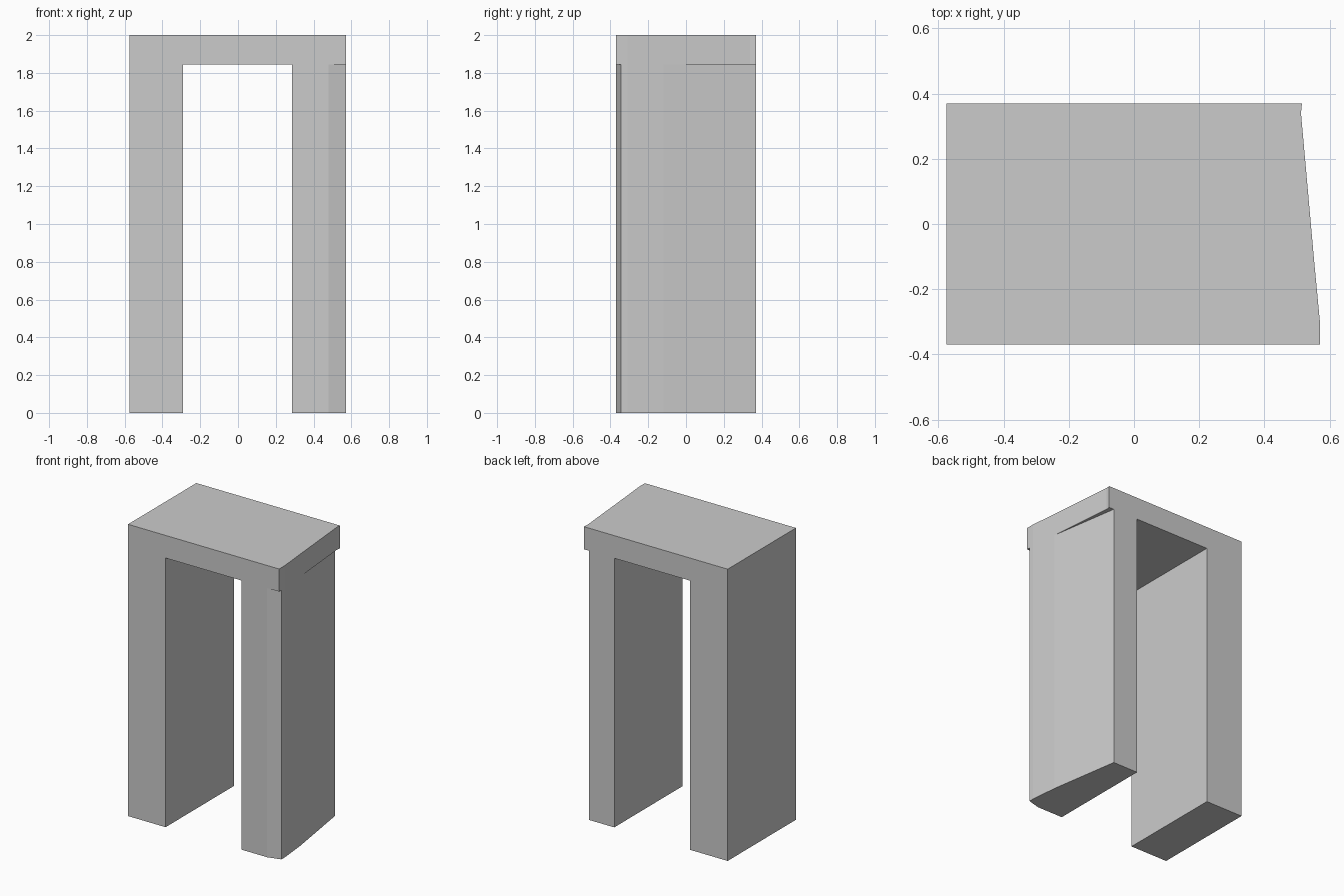
import bpy, bmesh

if "Cube" in bpy.data.objects:
    bpy.data.objects.remove(bpy.data.objects["Cube"])

TOP, SOFFIT, FRONT, BACK = 2.0, 1.845, -0.37, 0.37

# Plan outlines, counter-clockwise seen from above
left_plan = [(-0.575, FRONT), (-0.29, FRONT), (-0.29, BACK), (-0.575, BACK)]
right_plan = [(0.285, FRONT), (0.48, FRONT), (0.571, -0.345), (0.571, -0.31),
              (0.553, -0.12), (0.477, BACK), (0.285, BACK)]
lintel_plan = [(-0.575, FRONT), (0.571, FRONT), (0.571, -0.345), (0.571, -0.31),
               (0.553, -0.12), (0.512, 0.34), (0.515, BACK), (-0.575, BACK)]

# Undersides of the lintel left exposed between and beyond the legs
soffits = [
    [(-0.29, FRONT), (0.285, FRONT), (0.285, BACK), (-0.29, BACK)],
    [(0.48, FRONT), (0.571, FRONT), (0.571, -0.345)],
    [(0.553, -0.12), (0.512, 0.34), (0.515, BACK), (0.477, BACK)],
]


def cap(bm, plan, z, up):
    pts = plan if up else plan[::-1]
    bm.faces.new([bm.verts.new((x, y, z)) for x, y in pts])


def walls(bm, plan, z0, z1):
    for a, b in zip(plan, plan[1:] + plan[:1]):
        bm.faces.new([bm.verts.new(p) for p in
                      ((*a, z0), (*b, z0), (*b, z1), (*a, z1))])


def finish(bm, name):
    bmesh.ops.remove_doubles(bm, verts=bm.verts, dist=1e-5)
    mesh = bpy.data.meshes.new(name)
    bm.to_mesh(mesh)
    bm.free()
    bpy.context.collection.objects.link(bpy.data.objects.new(name, mesh))


# Legs: open at the top where they meet the lintel
for name, plan in (("left_leg", left_plan), ("right_leg", right_plan)):
    bm = bmesh.new()
    walls(bm, plan, 0, SOFFIT)
    cap(bm, plan, 0, False)
    finish(bm, name)

# Lintel: slab with a skewed right end
bm = bmesh.new()
walls(bm, lintel_plan, SOFFIT, TOP)
cap(bm, lintel_plan, TOP, True)
for plan in soffits:
    cap(bm, plan, SOFFIT, False)
finish(bm, "lintel")
